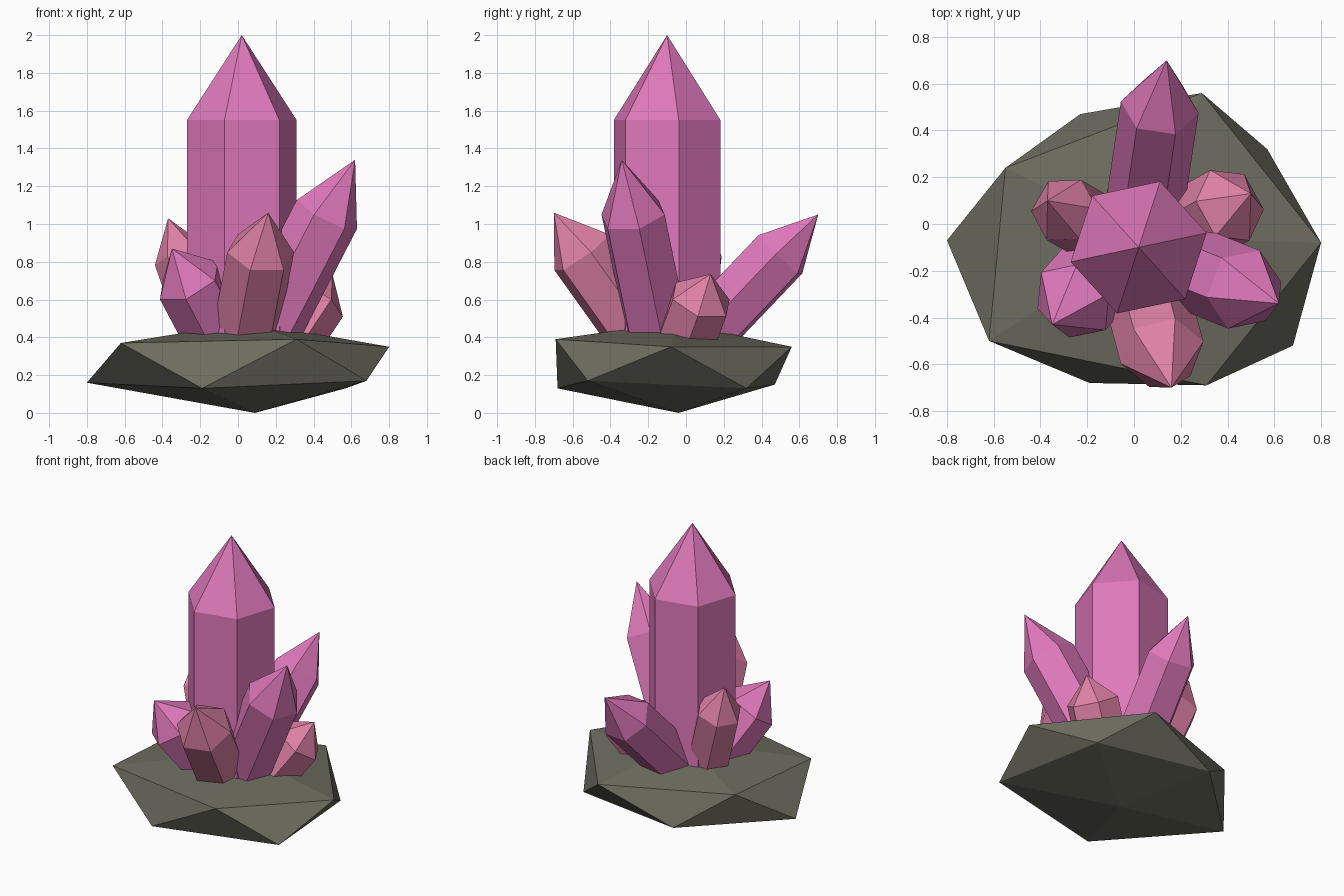
import bpy
import bmesh
from math import cos, sin, radians
from mathutils import Vector

cube = bpy.data.objects.get("Cube")
if cube:
    bpy.data.objects.remove(cube, do_unlink=True)


def material(name, rgb):
    mat = bpy.data.materials.new(name)
    mat.use_nodes = True
    mat.diffuse_color = (*rgb, 1)
    bsdf = mat.node_tree.nodes["Principled BSDF"]
    bsdf.inputs["Base Color"].default_value = (*rgb, 1)
    bsdf.inputs["Roughness"].default_value = 0.7
    return mat


PINK = material("orchid pink", (0.74, 0.19, 0.50))
ROSE = material("dusty rose", (0.74, 0.22, 0.38))
STONE = material("dark olive stone", (0.15, 0.15, 0.115))


def finish(bm, name, mat):
    bmesh.ops.recalc_face_normals(bm, faces=bm.faces)
    mesh = bpy.data.meshes.new(name)
    bm.to_mesh(mesh)
    bm.free()
    mesh.materials.append(mat)
    obj = bpy.data.objects.new(name, mesh)
    bpy.context.collection.objects.link(obj)
    return obj


def crystal(name, mat, shoulder, tip, radius, root_z, roll=30):
    """Six-sided prism whose axis runs from the rock through shoulder to tip."""
    shoulder, tip = Vector(shoulder), Vector(tip)
    axis = (tip - shoulder).normalized()
    root = shoulder - axis * ((shoulder.z - root_z) / axis.z)
    # The first cross direction points outward and down along the lean
    out = Vector((axis.x, axis.y, 0))
    out = out if out.length > 0.01 else Vector((1, 0, 0))
    out = (out - axis * out.dot(axis)).normalized()
    side = axis.cross(out)
    bm = bmesh.new()
    rings = []
    for centre in (root, shoulder):
        ring = []
        for i in range(6):
            a = radians(roll + 60 * i)
            ring.append(bm.verts.new(centre + radius * (out * cos(a) + side * sin(a))))
        rings.append(ring)
    low, high = rings
    point = bm.verts.new(tip)
    bm.faces.new(low[::-1])
    for i in range(6):
        j = (i + 1) % 6
        bm.faces.new((low[i], low[j], high[j], high[i]))
        bm.faces.new((high[i], high[j], point))
    return finish(bm, name, mat)


def rock(name, upper, lower, top, bottom):
    """Faceted boulder: two staggered five-point rings closed by two apexes."""
    bm = bmesh.new()
    up = [bm.verts.new(p) for p in upper]
    lo = [bm.verts.new(p) for p in lower]
    apex, base = bm.verts.new(top), bm.verts.new(bottom)
    for i in range(5):
        j = (i + 1) % 5
        bm.faces.new((up[i], up[j], apex))
        bm.faces.new((lo[j], lo[i], base))
        bm.faces.new((up[i], lo[i], up[j]))
        bm.faces.new((lo[i], lo[j], up[j]))
    return finish(bm, name, STONE)


# Base rock, rings listed counter-clockwise
rock("base_rock",
     upper=[(-0.62, -0.50, 0.37), (0.31, -0.69, 0.39), (0.80, -0.08, 0.35),
            (0.29, 0.56, 0.35), (-0.55, 0.24, 0.38)],
     lower=[(-0.19, -0.68, 0.13), (0.68, -0.52, 0.17), (0.57, 0.32, 0.13),
            (-0.23, 0.47, 0.15), (-0.80, -0.07, 0.16)],
     top=(0.06, -0.06, 0.48), bottom=(0.09, -0.04, 0))

# Upright central crystal
crystal("main_crystal", PINK, (0.02, -0.10, 1.55), (0.02, -0.10, 2.0), 0.297, 0.3, roll=12)

# Leaning pink crystals
crystal("left_crystal", PINK, (0.47, -0.28, 1.05), (0.62, -0.34, 1.34), 0.18, 0.3)
crystal("back_crystal", PINK, (0.11, 0.50, 0.84), (0.14, 0.70, 1.05), 0.168, 0.33)
crystal("right_front_crystal", PINK, (-0.26, -0.33, 0.70), (-0.35, -0.43, 0.87), 0.185, 0.33)

# Leaning rose crystals
crystal("front_crystal", ROSE, (0.12, -0.55, 0.85), (0.16, -0.70, 1.06), 0.183, 0.33)
crystal("left_back_crystal", ROSE, (0.41, 0.08, 0.60), (0.50, 0.13, 0.735), 0.172, 0.33)
crystal("right_back_crystal", ROSE, (-0.30, 0.06, 0.83), (-0.37, 0.10, 1.03), 0.148, 0.3)
